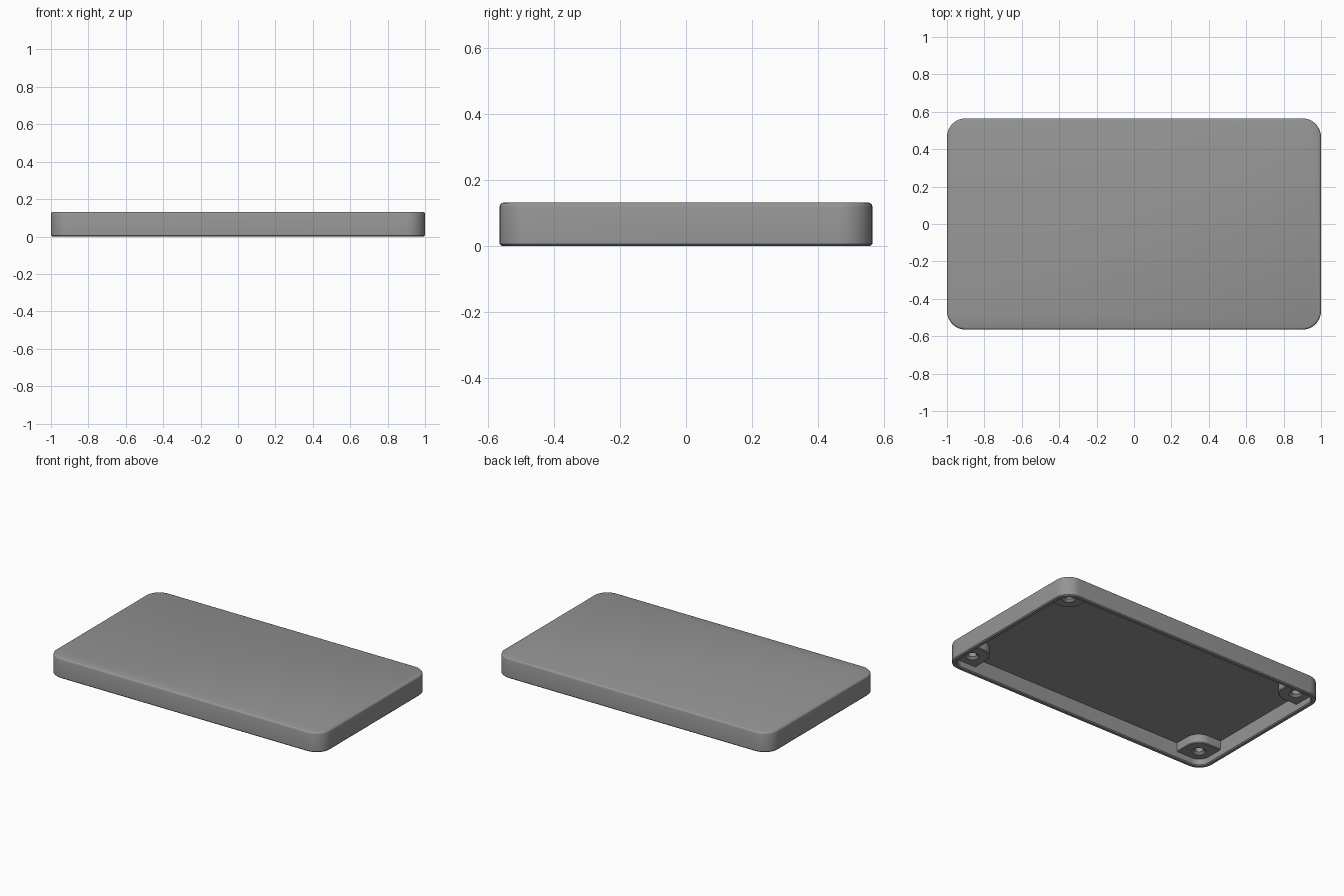
import bpy, bmesh, math

if "Cube" in bpy.data.objects:
    bpy.data.objects.remove(bpy.data.objects["Cube"])

HX, HY, H = 1.0, 0.565, 0.132      # half sizes and height of the lid
FLOOR = 0.105                      # underside of the top panel
SEG = 10

grey = bpy.data.materials.new("mid grey")
grey.diffuse_color = (0.30, 0.30, 0.30, 1)
grey.use_nodes = True
grey.node_tree.nodes["Principled BSDF"].inputs["Base Color"].default_value = grey.diffuse_color


def rounded_rect(hx, hy, radii, z):
    """Rounded rectangle with one radius per corner: ++, -+, --, +-."""
    pts = []
    for i, (sx, sy) in enumerate([(1, 1), (-1, 1), (-1, -1), (1, -1)]):
        r = radii[i]
        for j in range(SEG + 1):
            a = math.radians(90 * (i + j / SEG))
            pts.append((sx * (hx - r) + r * math.cos(a),
                        sy * (hy - r) + r * math.sin(a), z))
    return pts


def circle(r, z):
    n = 4 * (SEG + 1)
    return [(r * math.cos(2 * math.pi * (k + 0.5) / n),
             r * math.sin(2 * math.pi * (k + 0.5) / n), z) for k in range(n)]


def skin(name, loops, cap_start=True, place=lambda p: p):
    """Bridge a stack of equal loops, cap the ends and shade it."""
    bm = bmesh.new()
    rings = [[bm.verts.new(place(p)) for p in loop] for loop in loops]
    n = len(rings[0])
    for a, b in zip(rings, rings[1:]):
        for k in range(n):
            m = (k + 1) % n
            bm.faces.new((a[k], a[m], b[m], b[k]))
    if cap_start:
        bm.faces.new(rings[0])
    bm.faces.new(rings[-1])
    bmesh.ops.recalc_face_normals(bm, faces=bm.faces)
    mesh = bpy.data.meshes.new(name)
    bm.to_mesh(mesh)
    bm.free()
    mesh.materials.append(grey)
    ob = bpy.data.objects.new(name, mesh)
    bpy.context.collection.objects.link(ob)
    bpy.ops.object.select_all(action='DESELECT')
    ob.select_set(True)
    bpy.context.view_layer.objects.active = ob
    bpy.ops.object.shade_smooth_by_angle(angle=math.radians(30))
    return ob


# Hollow lid: top edge, outer wall, rim, inner wall, inside floor
def lid_loop(inset, z):
    return rounded_rect(HX - inset, HY - inset, [0.1 - inset] * 4, z)


skin("lid_shell", [lid_loop(i, z) for i, z in [
    (0.012, H), (0.006, H - 0.002), (0.002, H - 0.006), (0, H - 0.012),
    (0, 0.006), (0.006, 0), (0.024, 0), (0.03, 0.006), (0.03, FLOOR)]])


# Screw bosses tucked into the four inside corners, each with a countersunk hole
def boss_loop(inset, z):
    return rounded_rect(0.1 - inset, 0.1 - inset,
                        [0.085 - inset, 0.006, 0.09 - inset, 0.006], z)


boss = [boss_loop(0, FLOOR + 0.005), boss_loop(0, 0.05), boss_loop(0.005, 0.045),
        circle(0.042, 0.045), circle(0.026, 0.058), circle(0.026, 0.1)]
for sx, x_name in ((1, "right"), (-1, "left")):
    for sy, y_name in ((1, "back"), (-1, "front")):
        skin(f"screw_boss_{y_name}_{x_name}", boss, place=lambda p: (
            sx * (HX - 0.115 + p[0]), sy * (HY - 0.115 + p[1]), p[2]))
